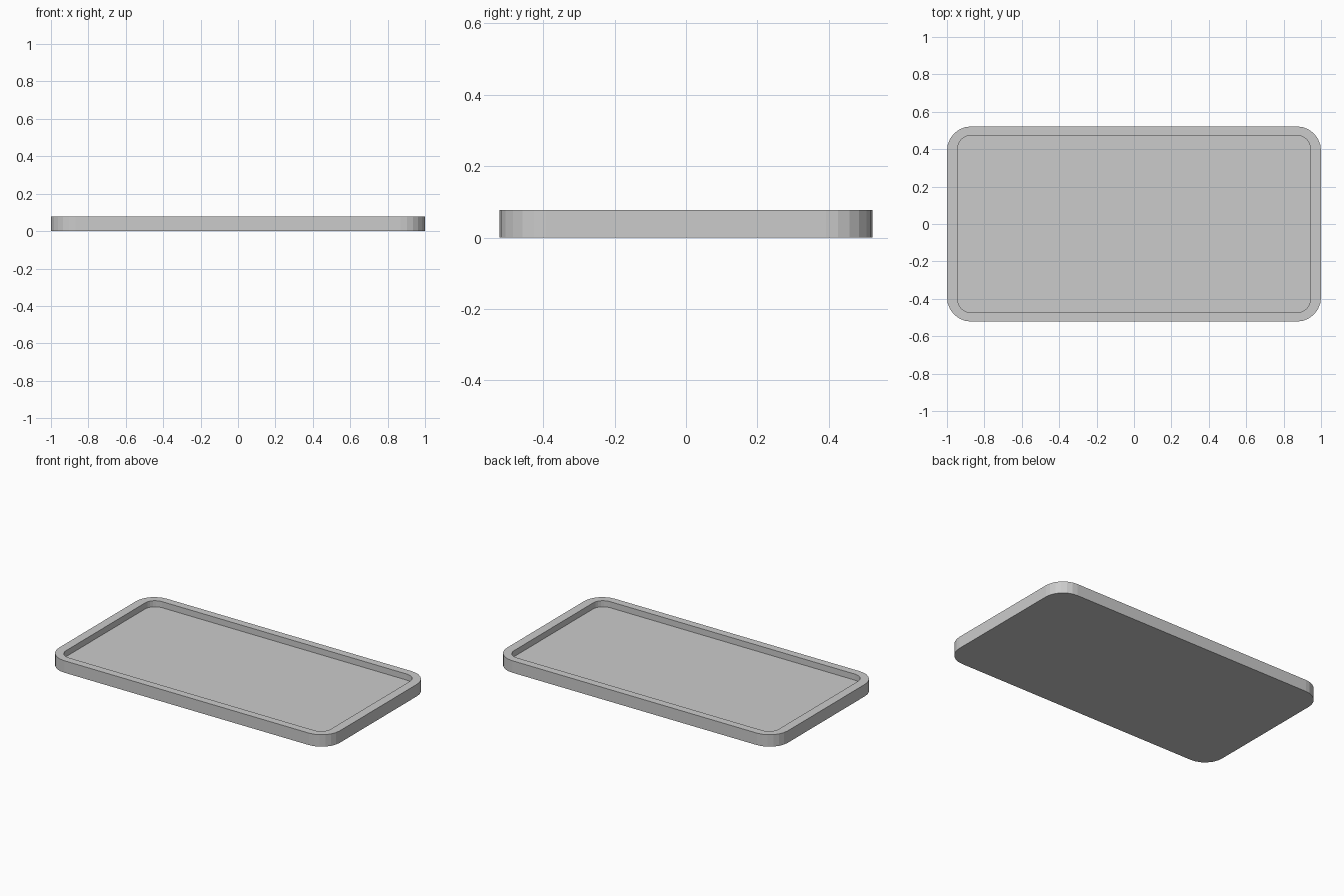
import bpy, bmesh
from math import sin, cos, pi

if "Cube" in bpy.data.objects:
    bpy.data.objects.remove(bpy.data.objects["Cube"])

SEGMENTS = 6  # facets per rounded corner


def rounded_rect(bm, hx, hy, r, z):
    """Ring of vertices round a rectangle with arc corners."""
    ring = []
    corners = [(1, 1), (-1, 1), (-1, -1), (1, -1)]
    for i, (sx, sy) in enumerate(corners):
        for k in range(SEGMENTS + 1):
            a = (i + k / SEGMENTS) * pi / 2
            ring.append(bm.verts.new((sx * (hx - r) + r * cos(a),
                                      sy * (hy - r) + r * sin(a), z)))
    return ring


def bridge(bm, a, b):
    n = len(a)
    for i in range(n):
        j = (i + 1) % n
        bm.faces.new((a[i], a[j], b[j], b[i]))


bm = bmesh.new()
# Outer wall, flat rim, inner wall
rings = [rounded_rect(bm, *p) for p in (
    (1.0, 0.522, 0.13, 0.0),
    (1.0, 0.522, 0.13, 0.077),
    (0.943, 0.473, 0.07, 0.077),
    (0.943, 0.473, 0.07, 0.038),
)]
for lower, upper in zip(rings, rings[1:]):
    bridge(bm, lower, upper)

# Underside and recessed floor
bm.faces.new(rings[0][::-1])
bm.faces.new(rings[-1])
bmesh.ops.recalc_face_normals(bm, faces=bm.faces)

mesh = bpy.data.meshes.new("tray")
bm.to_mesh(mesh)
bm.free()
tray = bpy.data.objects.new("tray", mesh)
bpy.context.collection.objects.link(tray)
